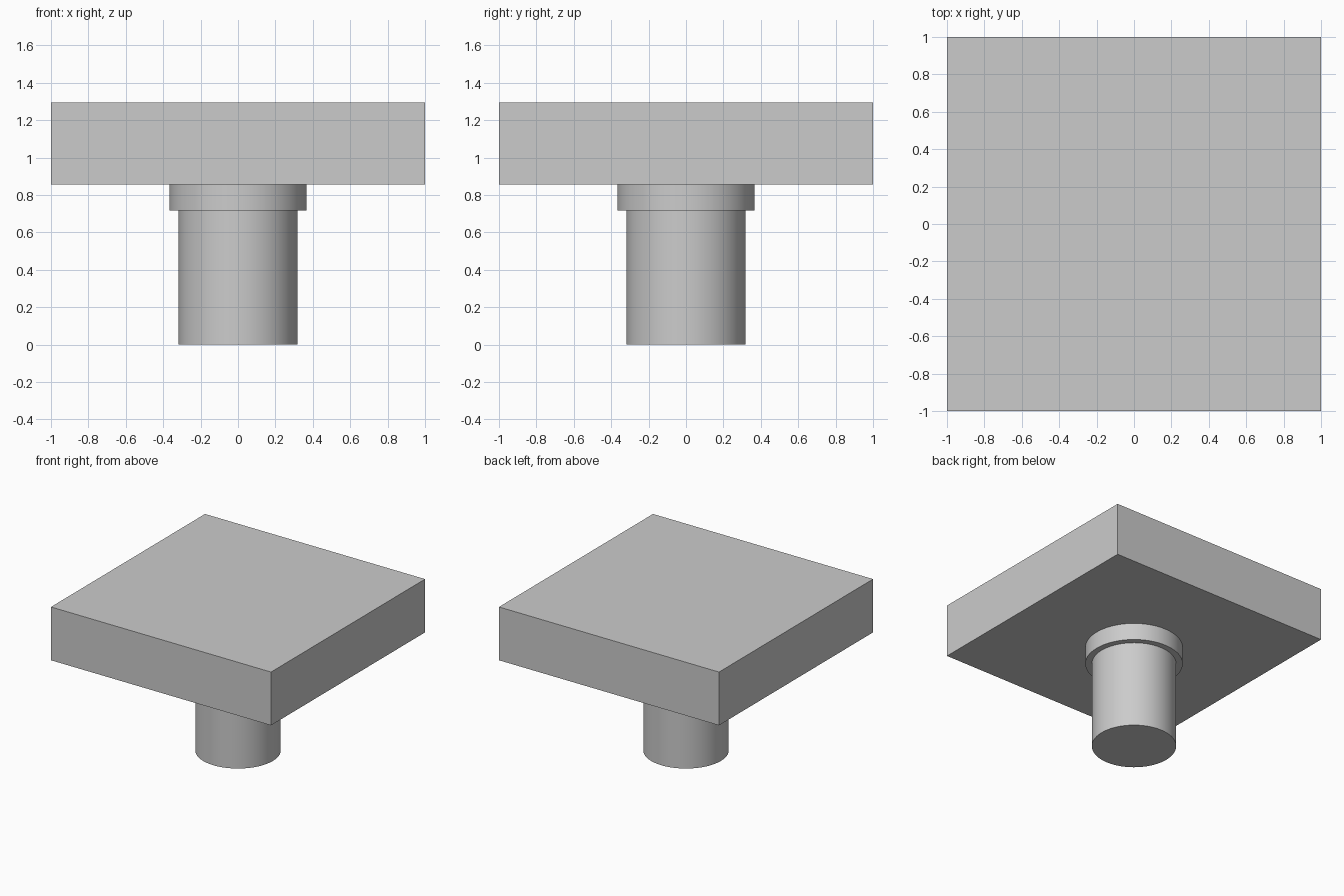
import bpy
import math

cube = bpy.data.objects.get("Cube")
if cube:
    bpy.data.objects.remove(cube, do_unlink=True)

# Single plain grey
grey = bpy.data.materials.new("plain_grey")
grey.use_nodes = True
colour = (0.6, 0.6, 0.6, 1)
grey.diffuse_color = colour
grey.node_tree.nodes["Principled BSDF"].inputs["Base Color"].default_value = colour


def finish(name):
    obj = bpy.context.object
    obj.name = name
    obj.data.materials.append(grey)
    return obj


def disc(name, radius, bottom, top):
    bpy.ops.mesh.primitive_cylinder_add(
        vertices=64, radius=radius, depth=top - bottom,
        location=(0, 0, (bottom + top) / 2))
    bpy.ops.object.shade_smooth_by_angle(angle=math.radians(30))
    return finish(name)


SLAB_BOTTOM, SLAB_TOP = 0.856, 1.294
COLLAR_BOTTOM = 0.716

# Round shaft and the wider collar under the slab
disc("shaft", 0.318, 0, COLLAR_BOTTOM)
disc("collar", 0.367, COLLAR_BOTTOM, SLAB_BOTTOM)

# Square slab on top
bpy.ops.mesh.primitive_cube_add(size=2, location=(0, 0, (SLAB_BOTTOM + SLAB_TOP) / 2))
slab = finish("square_slab")
slab.scale.z = (SLAB_TOP - SLAB_BOTTOM) / 2
bpy.ops.object.transform_apply(location=False, rotation=False, scale=True)
